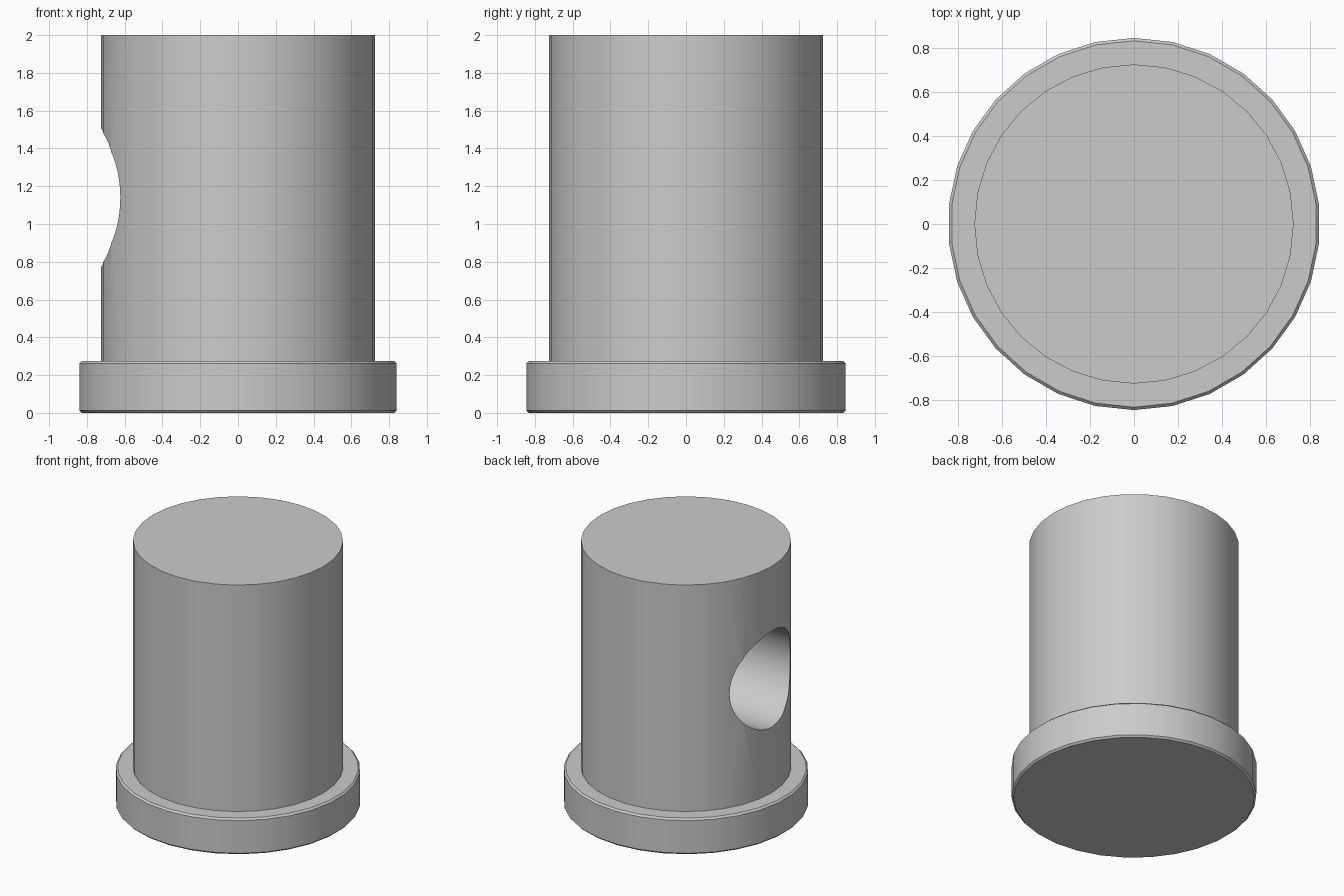
import bpy
import math

cube = bpy.data.objects.get("Cube")
if cube:
    bpy.data.objects.remove(cube, do_unlink=True)

grey = bpy.data.materials.new("plain_grey")
grey.use_nodes = True
COLOUR = (0.6, 0.6, 0.6, 1)
grey.diffuse_color = COLOUR
grey.node_tree.nodes["Principled BSDF"].inputs["Base Color"].default_value = COLOUR


def cylinder(name, sides, radius, low, high):
    """Upright cylinder with its first corner on the x axis."""
    bpy.ops.mesh.primitive_cylinder_add(
        vertices=sides, radius=radius, depth=high - low, location=(0, 0, (low + high) / 2))
    ob = bpy.context.object
    ob.name = name
    ob.data.materials.append(grey)
    return ob


def smooth(ob):
    bpy.ops.object.select_all(action="DESELECT")
    ob.select_set(True)
    bpy.context.view_layer.objects.active = ob
    bpy.ops.object.shade_smooth_by_angle(angle=math.radians(30))


def apply(ob, modifier):
    bpy.context.view_layer.objects.active = ob
    bpy.ops.object.modifier_apply(modifier=modifier.name)


# Base flange with a fine chamfer on both rims
flange = cylinder("base_flange", 30, 0.845, 0, 0.275)
flange.rotation_euler.z = 0
bevel = flange.modifiers.new("chamfer", "BEVEL")
bevel.width = 0.013
bevel.segments = 1
bevel.limit_method = "ANGLE"
bevel.angle_limit = math.radians(40)
apply(flange, bevel)
smooth(flange)

# Post with a blind round hole bored into its -x side
post = cylinder("post", 32, 0.725, 0.26, 2)
bore = cylinder("bore_cutter", 48, 0.365, -0.65, 0.65)
bore.rotation_euler.y = math.pi / 2
bore.location = (-0.45, 0, 1.14)
bore.hide_render = True
bpy.context.view_layer.update()
cut = post.modifiers.new("bore", "BOOLEAN")
cut.operation = "DIFFERENCE"
cut.solver = "EXACT"
cut.object = bore
apply(post, cut)
bpy.data.objects.remove(bore, do_unlink=True)
smooth(post)
